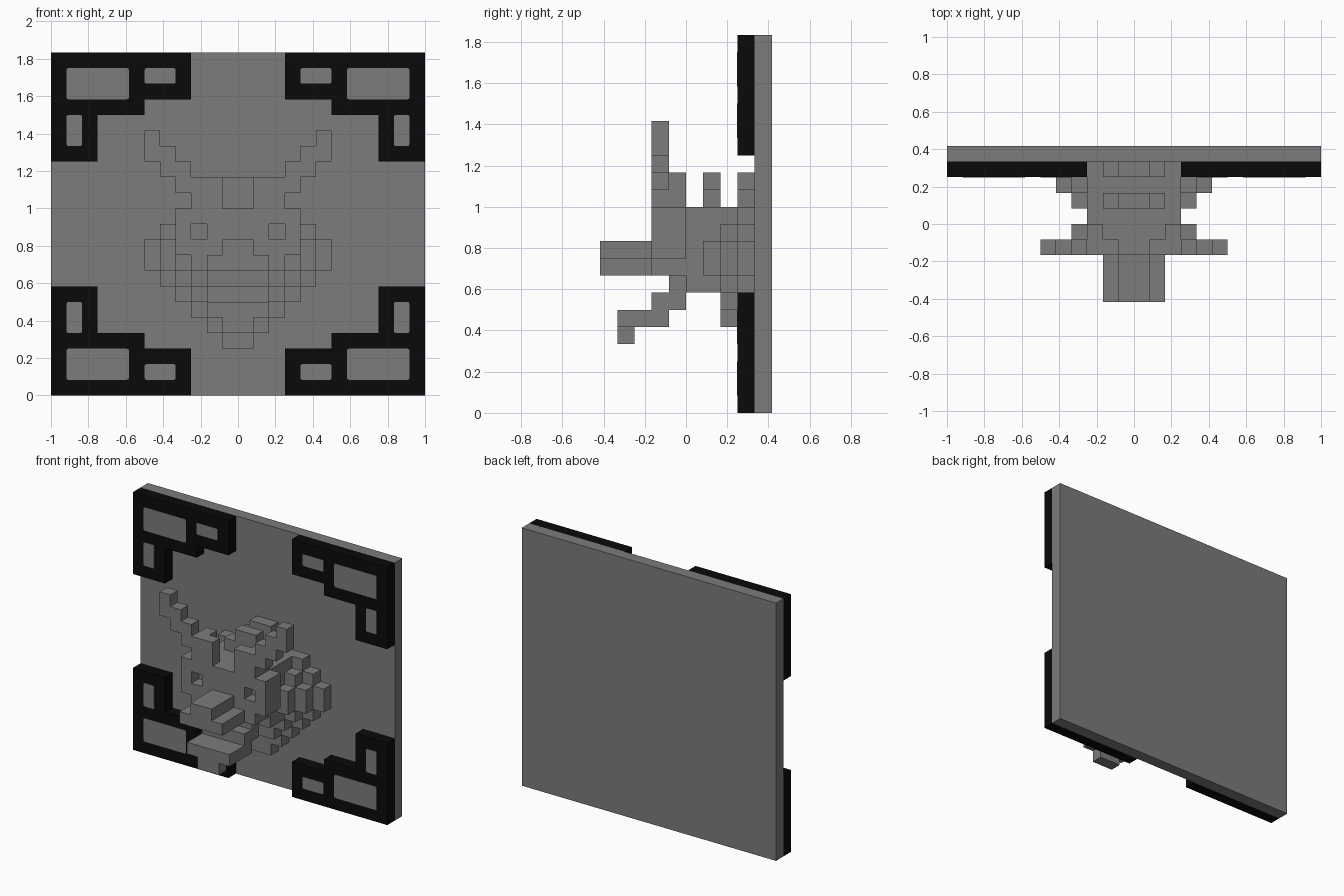
import bpy, bmesh

cube = bpy.data.objects.get("Cube")
if cube:
    bpy.data.objects.remove(cube, do_unlink=True)

U = 1 / 12  # one block


def material(name, rgb):
    m = bpy.data.materials.new(name)
    m.use_nodes = True
    m.diffuse_color = (*rgb, 1)
    b = m.node_tree.nodes["Principled BSDF"]
    b.inputs["Base Color"].default_value = (*rgb, 1)
    b.inputs["Roughness"].default_value = 0.9
    return m


GREY = material("stone grey", (0.2, 0.2, 0.2))
BLACK = material("black", (0.003, 0.003, 0.003))


def finish(bm, name, mat):
    mesh = bpy.data.meshes.new(name)
    bm.to_mesh(mesh)
    bm.free()
    mesh.materials.append(mat)
    ob = bpy.data.objects.new(name, mesh)
    bpy.context.collection.objects.link(ob)
    return ob


def blocks(name, cells, y0, y1, mat=GREY):
    """Fuse (x0, x1, z0, z1) rectangles into one stepped slab from y0 to y1 (block units)."""
    filled = {(x, z) for a, b, c, d in cells for x in range(a, b) for z in range(c, d)}
    bm = bmesh.new()
    for x, z in filled:
        p = [(x, z), (x + 1, z), (x + 1, z + 1), (x, z + 1)]
        bm.faces.new([bm.verts.new((a * U, y0 * U, c * U)) for a, c in p])
    bmesh.ops.remove_doubles(bm, verts=bm.verts, dist=1e-4)
    new = bmesh.ops.extrude_face_region(bm, geom=bm.faces[:])["geom"]
    bmesh.ops.translate(bm, vec=(0, (y1 - y0) * U, 0),
                        verts=[v for v in new if isinstance(v, bmesh.types.BMVert)])
    bmesh.ops.recalc_face_normals(bm, faces=bm.faces)
    bmesh.ops.dissolve_limit(bm, angle_limit=0.01, verts=bm.verts, edges=bm.edges)
    return finish(bm, name, mat)


def mirror_x(cells):
    return [(-b, -a, c, d) for a, b, c, d in cells]


def mirror_z(cells):
    return [(a, b, 22 - d, 22 - c) for a, b, c, d in cells]


def inlay(name, cell):
    """Thin panel with rounded corners, sitting on the frame front."""
    x0, x1, z0, z1 = (c * U for c in cell)
    y = 3 * U - 0.002
    bm = bmesh.new()
    vs = [bm.verts.new((x, yy, z)) for yy in (y, y + 0.003)
          for x, z in ((x0, z0), (x1, z0), (x1, z1), (x0, z1))]
    bm.faces.new(vs[:4])
    bm.faces.new(vs[4:])
    sides = [bm.faces.new((vs[i], vs[(i + 1) % 4], vs[(i + 1) % 4 + 4], vs[i + 4])) for i in range(4)]
    edges = [e for e in bm.edges if abs(e.verts[0].co.y - e.verts[1].co.y) > 0.001]
    bmesh.ops.recalc_face_normals(bm, faces=bm.faces)
    bmesh.ops.bevel(bm, geom=edges, offset=0.01, segments=2, affect='EDGES', profile=0.5)
    return finish(bm, name, GREY)


# Back plate
blocks("back_plate", [(-12, 12, 0, 22)], 4, 5)

# Corner frames with three grey inlays each
frame = [(-12, -3, 19, 22), (-12, -6, 18, 22), (-12, -9, 15, 22)]
panels = [(-11, -7, 19, 21), (-6, -4, 20, 21), (-11, -10, 16, 18)]
for side in ("right", "left"):
    for level in ("top", "bottom"):
        f, p = frame, panels
        if side == "left":
            f, p = mirror_x(f), mirror_x(p)
        if level == "bottom":
            f, p = mirror_z(f), mirror_z(p)
        blocks(f"{level}_{side}_frame", f, 3, 4, BLACK)
        for i, cell in enumerate(p):
            inlay(f"{level}_{side}_inlay_{i + 1}", cell)

# Neck, flaring in steps toward the plate
blocks("neck_base", [(-6, 6, 8, 10), (-5, 5, 7, 11), (-4, 4, 6, 12),
                     (-3, 3, 5, 12), (-2, 2, 4, 12), (-1, 1, 3, 12)], 3, 4)
blocks("neck_collar", [(-5, 5, 8, 10), (-4, 4, 7, 11), (-3, 3, 6, 12), (-2, 2, 5, 12)], 2, 3)
blocks("neck_ring", [(-4, 4, 8, 10), (-3, 3, 7, 12)], 1, 2)
blocks("neck", [(-3, 3, 7, 12)], 0, 1)

# Neck spikes
for name, y in (("front_spike", 1), ("rear_spike", 3)):
    blocks(name, [(-2, 2, 12, 13), (-1, 1, 13, 14)], y, y + 1)

# Head, with eye sockets left open in the front layer
blocks("skull", [(-4, 4, 9, 12), (-3, 3, 8, 9)], -1, 0)
blocks("face", [(-4, 4, 11, 12), (-2, 2, 10, 11), (-4, -3, 10, 11), (3, 4, 10, 11),
                (-4, 4, 9, 10), (-3, 3, 8, 9)], -2, -1)
blocks("snout", [(-2, 2, 8, 9), (-1, 1, 9, 10)], -5, -2)

# Horns
horn = [(1, 3, 12, 14), (3, 4, 13, 15), (4, 5, 14, 16), (5, 6, 15, 17)]
root = [(2, 3, 12, 14)]
for side, flip in (("left", False), ("right", True)):
    blocks(f"{side}_horn", mirror_x(horn) if flip else horn, -2, -1)
    blocks(f"{side}_horn_root", mirror_x(root) if flip else root, -1, 0)

# Lower jaw and beard
blocks("jaw_hinge", [(-2, 2, 6, 8)], -1, 0)
blocks("jaw_back", [(-2, 2, 5, 7)], -2, -1)
blocks("jaw_front", [(-2, 2, 5, 6)], -4, -2)
blocks("beard", [(-1, 1, 4, 5)], -4, -3)
